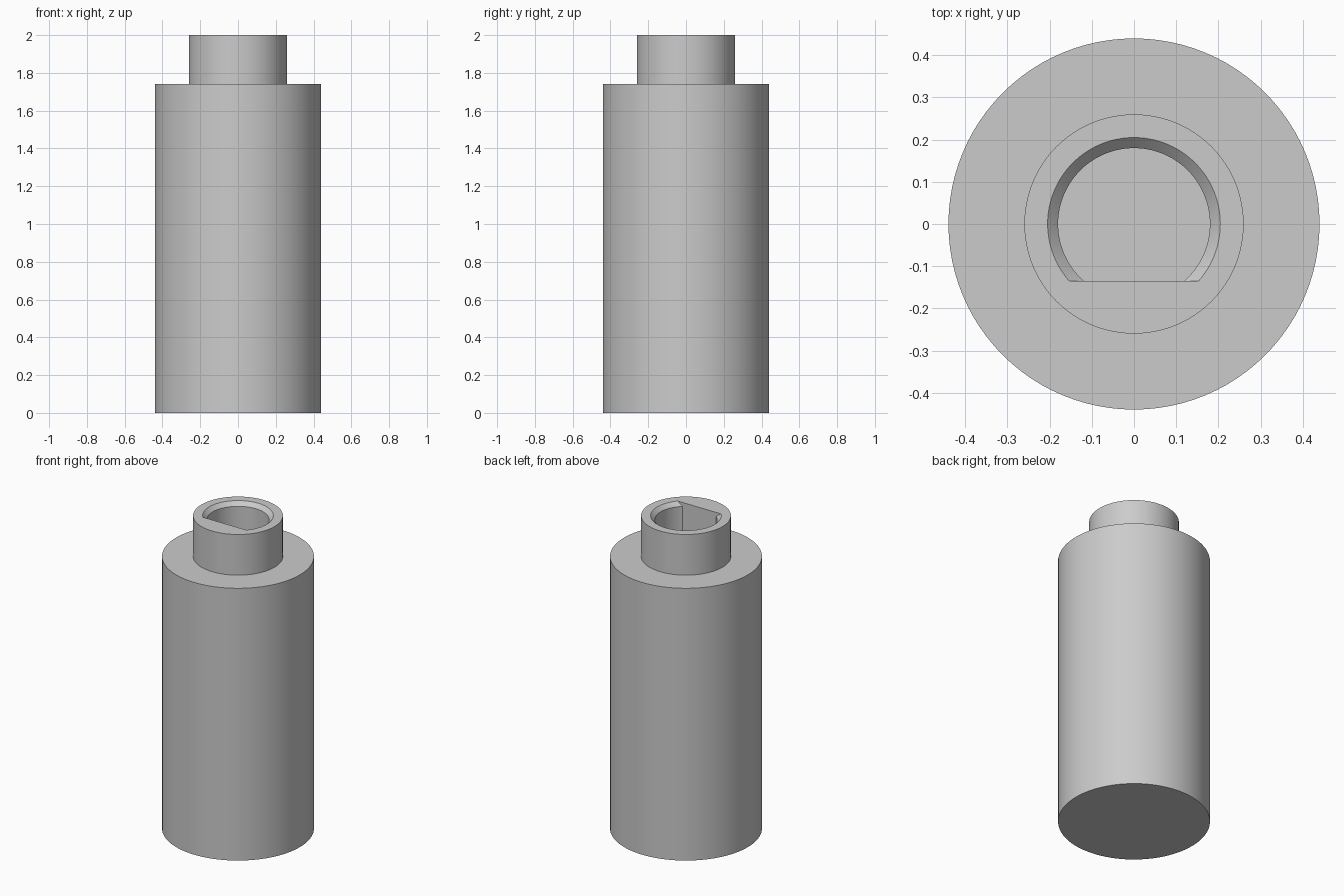
import bpy, bmesh, math

SIDES = 96
BODY_R, SHOULDER_Z = 0.44, 1.74
NECK_R, TOP_Z = 0.26, 2.0
BORE_R, FLAT_Y, FLOOR_Z, CHAMFER = 0.18, -0.135, 1.3, 0.025

cube = bpy.data.objects.get("Cube")
if cube:
    bpy.data.objects.remove(cube, do_unlink=True)

grey = bpy.data.materials.new("light_grey")
grey.use_nodes = True
colour = (0.6, 0.6, 0.6, 1)
grey.diffuse_color = colour
grey.node_tree.nodes["Principled BSDF"].inputs["Base Color"].default_value = colour


def circle(r):
    return [(r * math.cos(2 * math.pi * i / SIDES), r * math.sin(2 * math.pi * i / SIDES))
            for i in range(SIDES)]


def d_shape(r):
    """Arc closed by a straight chord at FLAT_Y."""
    start = math.asin(FLAT_Y / r)
    sweep = math.pi - 2 * start
    return [(r * math.cos(start + sweep * i / SIDES), r * math.sin(start + sweep * i / SIDES))
            for i in range(SIDES + 1)]


def loft(name, outline, levels):
    """Closed solid skinned through (radius, z) outlines."""
    bm = bmesh.new()
    rings = [[bm.verts.new((x, y, z)) for x, y in outline(r)] for r, z in levels]
    for low, high in zip(rings, rings[1:]):
        for i in range(len(low)):
            j = (i + 1) % len(low)
            bm.faces.new((low[i], low[j], high[j], high[i]))
    bm.faces.new(rings[0][::-1])
    bm.faces.new(rings[-1])
    bmesh.ops.recalc_face_normals(bm, faces=bm.faces)
    mesh = bpy.data.meshes.new(name)
    bm.to_mesh(mesh)
    bm.free()
    mesh.materials.append(grey)
    obj = bpy.data.objects.new(name, mesh)
    bpy.context.collection.objects.link(obj)
    return obj


# Cylindrical body with stepped neck
body = loft("knob_body", circle, [(BODY_R, 0), (BODY_R, SHOULDER_Z),
                                  (NECK_R, SHOULDER_Z), (NECK_R, TOP_Z)])

# D-shaped shaft bore with a chamfered mouth
over = 0.01
bore = loft("bore_cutter", d_shape, [(BORE_R, FLOOR_Z), (BORE_R, TOP_Z - CHAMFER),
                                     (BORE_R + CHAMFER + over, TOP_Z + over)])
cut = body.modifiers.new("shaft_bore", 'BOOLEAN')
cut.operation = 'DIFFERENCE'
cut.solver = 'EXACT'
cut.object = bore

bpy.ops.object.select_all(action='DESELECT')
body.select_set(True)
bpy.context.view_layer.objects.active = body
bpy.ops.object.modifier_apply(modifier=cut.name)
bpy.data.objects.remove(bore, do_unlink=True)

# Smooth walls with crisp rims
bpy.ops.object.shade_smooth_by_angle(angle=math.radians(30))
